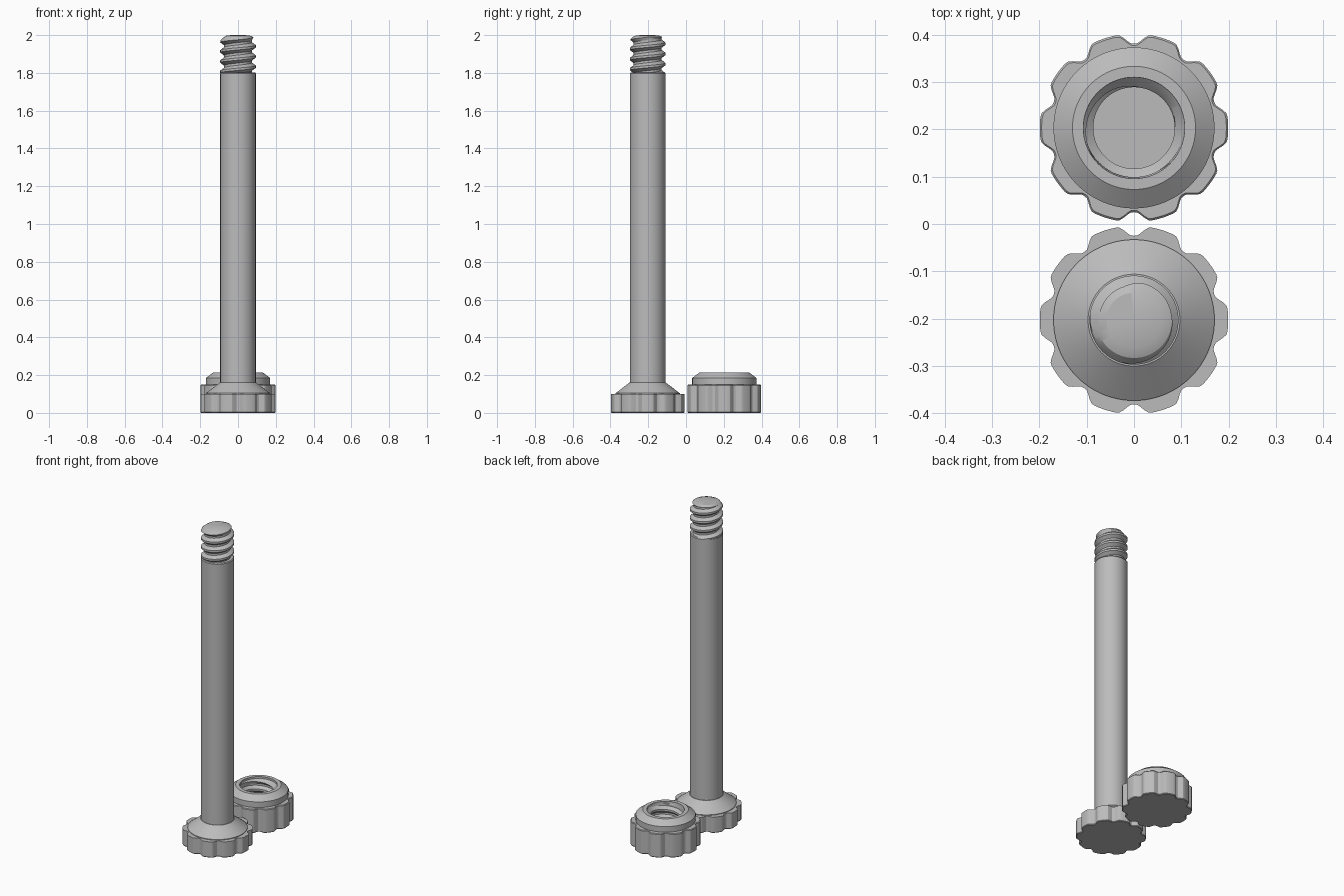
import bpy, bmesh, math

cube = bpy.data.objects.get("Cube")
if cube:
    bpy.data.objects.remove(cube, do_unlink=True)

steel = bpy.data.materials.new("light grey")
steel.use_nodes = True
steel.diffuse_color = (0.5, 0.5, 0.5, 1)
steel.node_tree.nodes["Principled BSDF"].inputs["Base Color"].default_value = (0.5, 0.5, 0.5, 1)

N = 160          # columns around each part
PITCH = 0.054    # thread pitch
BOLT_Y, NUT_Y = -0.203, 0.203


def circle(r, z):
    """Plain ring of a lathe profile."""
    return lambda t: (r, z)


def lobed(inset, z):
    """Ring with ten grip lobes, plateaus at 0.2 and rounded notches."""
    def ring(t):
        a = abs((math.degrees(t) + 18) % 36 - 18)
        s = min(max((a - 7.5) / 9.5, 0), 1)
        return 0.199 - 0.021 * s * s * (3 - 2 * s) - inset, z
    return ring


def thread(z0, z1, root, crest, trim):
    """Helical rings between two heights; trim limits the radius by height."""
    marks = [0, 0.22, 0.5, 0.72]          # root, root, crest, crest
    radii = [root, root, crest, crest]

    def radius(z, t):
        f = ((z - z0) / PITCH - t / math.tau) % 1
        for i in range(4):
            a, b = marks[i], (marks + [1])[i + 1]
            if f <= b:
                k = (f - a) / (b - a)
                return radii[i] + k * (radii[(i + 1) % 4] - radii[i])

    def ring(offset):
        def at(t):
            z = min(max(z0 + PITCH * (offset + t / math.tau), z0), z1)
            return trim(radius(z, t), z), z
        return at

    turns = math.ceil((z1 - z0) / PITCH) + 1
    return [ring(k + m) for k in range(-1, turns) for m in marks]


def revolve(name, rings, y):
    """Skin a stack of rings into one closed part."""
    bm = bmesh.new()
    grid = []
    for ring in rings:
        row = []
        for i in range(N + 1):
            t = math.tau * i / N
            r, z = ring(t)
            row.append(bm.verts.new((r * math.cos(t), r * math.sin(t), z)))
        grid.append(row)
    for a, b in zip(grid, grid[1:]):
        for i in range(N):
            bm.faces.new((a[i], a[i + 1], b[i + 1], b[i]))
    bmesh.ops.remove_doubles(bm, verts=bm.verts, dist=0.00005)
    bmesh.ops.dissolve_degenerate(bm, edges=bm.edges, dist=0.00005)
    bmesh.ops.recalc_face_normals(bm, faces=bm.faces)
    mesh = bpy.data.meshes.new(name)
    bm.to_mesh(mesh)
    bm.free()
    mesh.materials.append(steel)
    ob = bpy.data.objects.new(name, mesh)
    ob.location.y = y
    bpy.context.collection.objects.link(ob)
    bpy.ops.object.select_all(action='DESELECT')
    ob.select_set(True)
    bpy.context.view_layer.objects.active = ob
    bpy.ops.object.shade_smooth_by_angle(angle=math.radians(25))
    return ob


# Bolt head: lobed grip with a conical shoulder
revolve("bolt_head", [
    circle(0, 0), lobed(0.004, 0), lobed(0, 0.004), lobed(0, 0.1),
    circle(0.17, 0.1), circle(0.17, 0.104), circle(0.097, 0.16), circle(0, 0.16),
], BOLT_Y)

# Plain shank
revolve("bolt_shank", [
    circle(0, 0.15), circle(0.094, 0.15), circle(0.094, 1.798),
    circle(0.09, 1.803), circle(0, 1.803),
], BOLT_Y)

# Threaded tip, tapered at the top and closed by a shallow dome
tip = thread(1.8, 1.99, 0.074, 0.094, lambda r, z: min(r, 0.08 + (1.99 - z) * 0.8))
revolve("bolt_thread", [circle(0, 1.8)] + tip + [circle(0.058, 1.999), circle(0, 2.0)], BOLT_Y)

# Nut: lobed grip, collar, chamfer and a blind threaded hole
hole = thread(0.035, 0.203, 0.104, 0.086, lambda r, z: max(r, 0.107 - (0.203 - z) * 1.0))
revolve("nut", [
    circle(0, 0), lobed(0.004, 0), lobed(0, 0.004), lobed(0, 0.146), lobed(0.004, 0.15),
    circle(0.17, 0.15), circle(0.17, 0.185), circle(0.13, 0.215), circle(0.107, 0.215),
] + hole[::-1] + [circle(0, 0.035)], NUT_Y)
